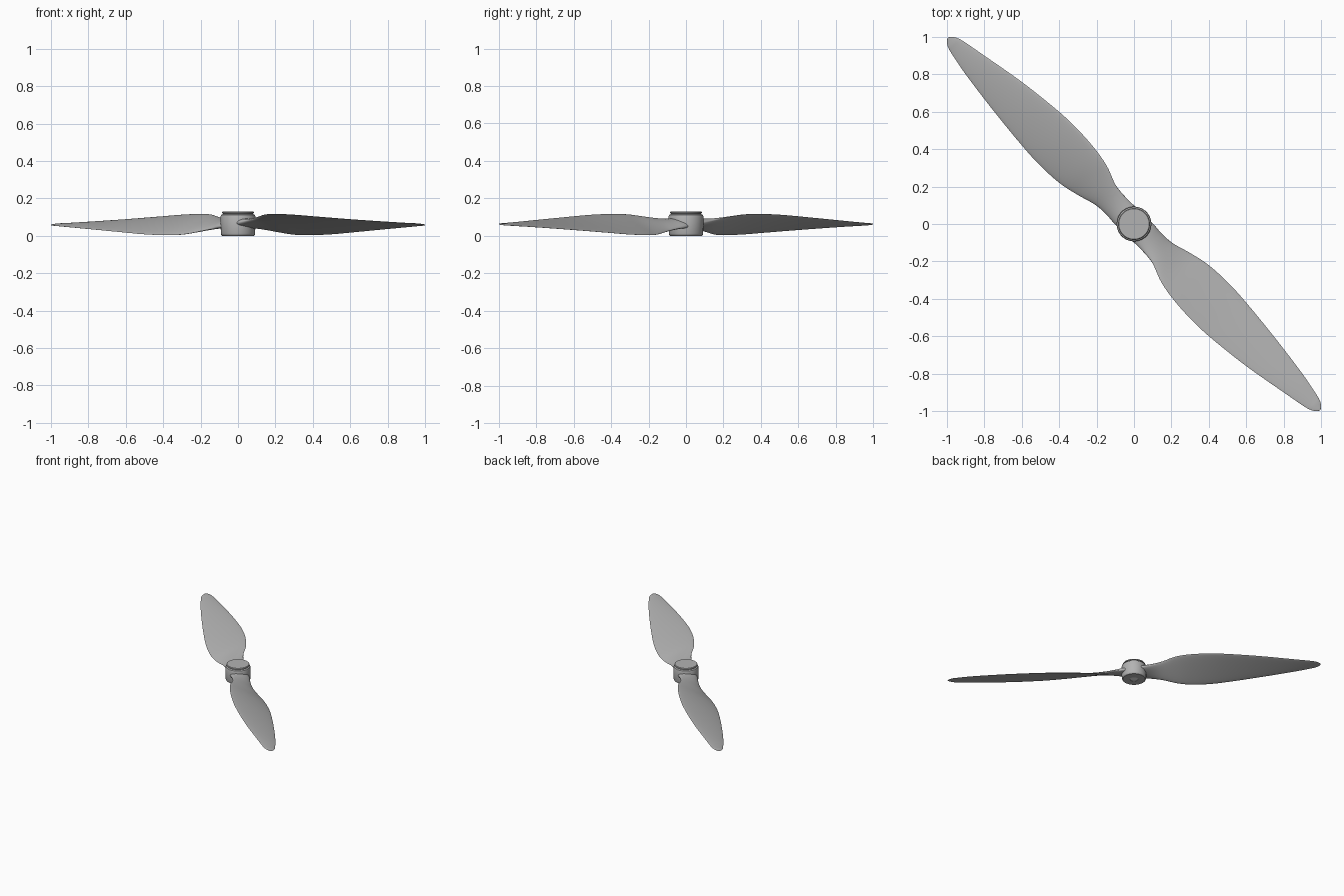
import bpy, bmesh, math
from mathutils import Matrix

cube = bpy.data.objects.get("Cube")
if cube:
    bpy.data.objects.remove(cube, do_unlink=True)


def material(name, value):
    mat = bpy.data.materials.new(name)
    mat.use_nodes = True
    colour = (value, value, value, 1)
    mat.diffuse_color = colour
    shader = next(n for n in mat.node_tree.nodes if n.type == 'BSDF_PRINCIPLED')
    shader.inputs["Base Color"].default_value = colour
    return mat


GREY = material("grey plastic", 0.45)
PALE = material("pale shaft", 0.9)


def finish(name, bm, mat, angle):
    bmesh.ops.recalc_face_normals(bm, faces=bm.faces[:])
    mesh = bpy.data.meshes.new(name)
    bm.to_mesh(mesh)
    bm.free()
    obj = bpy.data.objects.new(name, mesh)
    bpy.context.collection.objects.link(obj)
    mesh.materials.append(mat)
    bpy.ops.object.select_all(action='DESELECT')
    obj.select_set(True)
    bpy.context.view_layer.objects.active = obj
    bpy.ops.object.shade_smooth_by_angle(angle=math.radians(angle))
    return obj


def skin(bm, rings, closed=True):
    for a, b in zip(rings, rings[1:]):
        n = len(a)
        for i in range(n):
            j = (i + 1) % n
            bm.faces.new((a[i], a[j], b[j], b[i]))
    if closed:
        bm.faces.new(rings[0])
        bm.faces.new(rings[-1])


def lathe(name, profile, mat, sides=64):
    bm = bmesh.new()
    rings = []
    for r, z in profile:
        rings.append([bm.verts.new((r * math.cos(k * math.tau / sides),
                                    r * math.sin(k * math.tau / sides), z))
                      for k in range(sides)])
    skin(bm, rings)
    return finish(name, bm, mat, 35)


def smooth_stations(points, steps):
    # Catmull-Rom interpolation along the blade
    out = []
    for i in range(len(points) - 1):
        p0, p1 = points[max(i - 1, 0)], points[i]
        p2, p3 = points[i + 1], points[min(i + 2, len(points) - 1)]
        for s in range(steps):
            t = s / steps
            out.append([0.5 * (2 * b + (c - a) * t + (2*a - 5*b + 4*c - d) * t**2
                               + (3*b - a - 3*c + d) * t**3)
                        for a, b, c, d in zip(p0, p1, p2, p3)])
    out.append(points[-1])
    return out


# Blade stations: radius, trailing edge, leading edge, edge rise, half thickness
STATIONS = [
    (0.00, 0.070, -0.070, 0.004, 0.026),
    (0.07, 0.073, -0.070, 0.010, 0.024),
    (0.14, 0.069, -0.070, 0.022, 0.019),
    (0.22, 0.074, -0.079, 0.037, 0.014),
    (0.32, 0.102, -0.116, 0.053, 0.010),
    (0.43, 0.126, -0.136, 0.056, 0.009),
    (0.57, 0.134, -0.145, 0.052, 0.008),
    (0.72, 0.127, -0.140, 0.043, 0.007),
    (0.96, 0.103, -0.113, 0.028, 0.006),
    (1.20, 0.071, -0.071, 0.014, 0.005),
    (1.33, 0.046, -0.047, 0.007, 0.004),
    (1.365, 0.037, -0.037, 0.005, 0.004),
    (1.387, 0.026, -0.026, 0.004, 0.003),
    (1.402, 0.012, -0.012, 0.002, 0.002),
    (1.407, 0.002, -0.002, 0.001, 0.001),
]


def blade(name, heading):
    bm = bmesh.new()
    rings = []
    for r, back, front, rise, thick in smooth_stations(STATIONS, 5):
        ring = []
        for k in range(28):
            a = k * math.tau / 28
            c, s = math.cos(a), math.sin(a)
            across = (back + front) / 2 + (back - front) / 2 * c
            z = 0.06 - rise * c + thick * s + 0.3 * thick * s * s
            ring.append(bm.verts.new((r, across, z)))
        rings.append(ring)
    skin(bm, rings)
    bm.transform(Matrix.Rotation(math.radians(heading), 4, 'Z'))
    return finish(name, bm, GREY, 60)


blade("right_front_blade", -45)
blade("left_back_blade", 135)

# Hub with a capped top, a groove below the cap and a bore underneath
lathe("hub", [(0.030, 0.012), (0.030, 0.0), (0.084, 0.0), (0.089, 0.004),
              (0.092, 0.012), (0.093, 0.104), (0.090, 0.112), (0.080, 0.117),
              (0.080, 0.120), (0.085, 0.121), (0.085, 0.127), (0.081, 0.131)], GREY)
lathe("shaft_end", [(0.029, 0.003), (0.029, 0.012)], PALE, 32)
